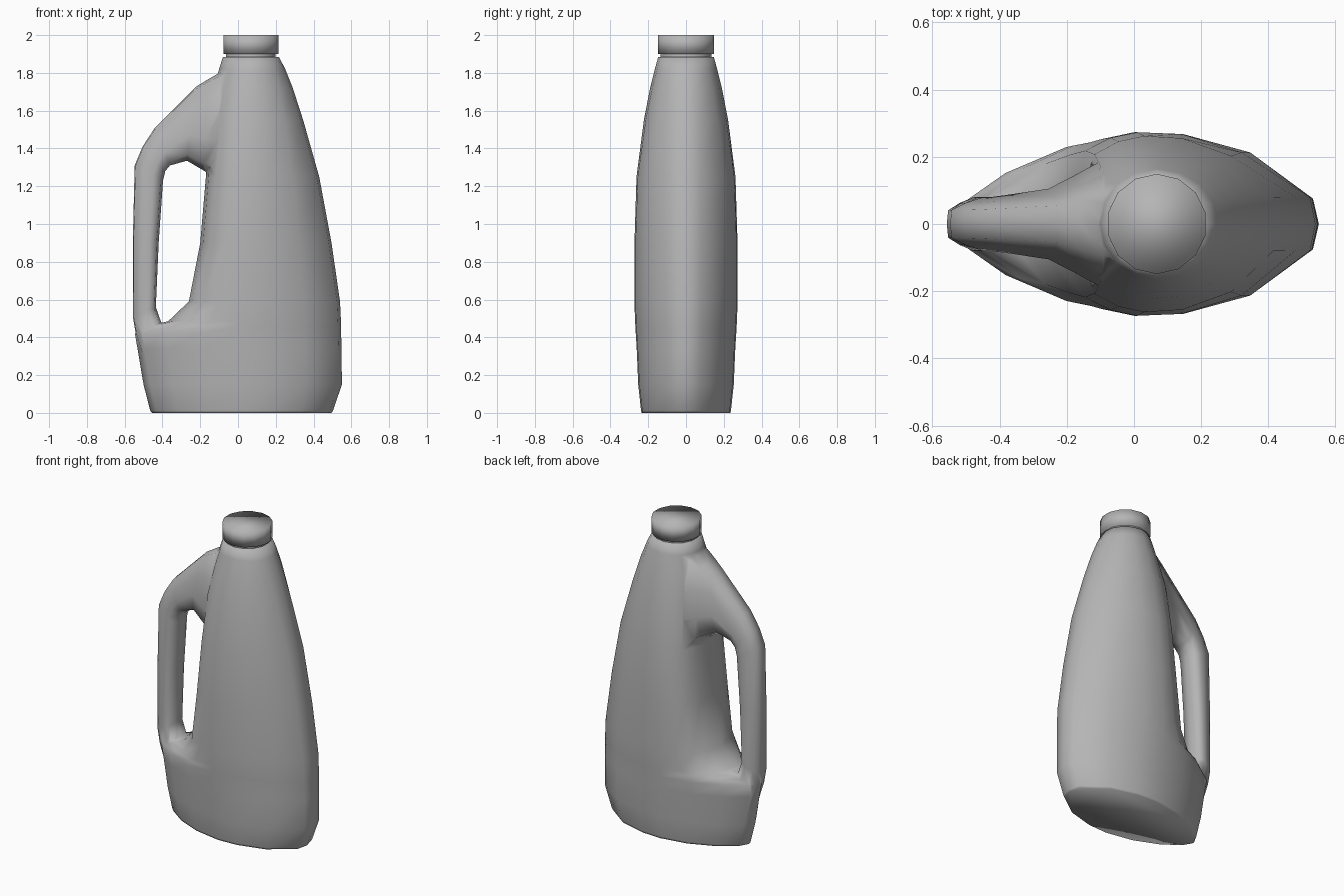
import bpy, bmesh
from math import pi

if "Cube" in bpy.data.objects:
    bpy.data.objects.remove(bpy.data.objects["Cube"])


def loft(name, rings):
    """Skin a list of equal-length vertex rings and cap both ends."""
    bm = bmesh.new()
    loops = [[bm.verts.new(p) for p in r] for r in rings]
    n = len(loops[0])
    for a, b in zip(loops, loops[1:]):
        for i in range(n):
            j = (i + 1) % n
            bm.faces.new((a[i], a[j], b[j], b[i]))
    bm.faces.new(loops[0])
    bm.faces.new(loops[-1])
    bmesh.ops.recalc_face_normals(bm, faces=bm.faces)
    me = bpy.data.meshes.new(name)
    bm.to_mesh(me)
    bm.free()
    ob = bpy.data.objects.new(name, me)
    bpy.context.collection.objects.link(ob)
    return ob


plastic = bpy.data.materials.new("grey_plastic")
plastic.diffuse_color = (.46, .46, .46, 1)
plastic.use_nodes = True
plastic.node_tree.nodes["Principled BSDF"].inputs["Base Color"].default_value = plastic.diffuse_color


def finish(ob):
    """Fully smooth shading and the darker grey."""
    ob.data.shade_smooth()
    ob.data.materials.clear()
    ob.data.materials.append(plastic)


# Half cross-sections of the bottle: lens, blunt-backed (grip side) and round
LENS = [(1, 0), (.97, .29), (.64, .78), (.27, .98), (0, 1),
        (-.37, .86), (-.7, .57), (-.93, .24), (-1, 0)]
BLUNT = [(-.38, .94), (-.74, .80), (-.93, .42), (-1, 0)]
ROUND = [(1, 0), (.92, .38), (.71, .71), (.38, .92), (0, 1),
         (-.38, .92), (-.71, .71), (-.92, .38), (-1, 0)]


def body_ring(z, xl, xr, xc, hy, blunt, rnd):
    half = []
    for i, (u, v) in enumerate(LENS):
        if i > 4:
            p, q = BLUNT[i - 5]
            u, v = u + (p - u) * blunt, v + (q - v) * blunt
        p, q = ROUND[i]
        u, v = u + (p - u) * rnd, v + (q - v) * rnd
        half.append((xc + u * (xr - xc if u > 0 else xc - xl), v * hy, z))
    return half + [(x, -y, z) for x, y, z in half[-2:0:-1]]


# Body: z, left, right, centre, half depth, left bluntness, roundness
body = loft("bottle_body", [body_ring(*r) for r in [
    (0, -.455, .495, .02, .235, 0, .1),
    (.012, -.465, .503, .02, .238, 0, .1),
    (.15, -.50, .55, .02, .253, 0, .05),
    (.34, -.532, .548, .01, .261, 0, 0),
    (.42, -.546, .546, .0, .266, 0, 0),
    (.46, -.48, .546, .0, .268, .15, 0),
    (.485, -.37, .545, .0, .27, .4, 0),
    (.59, -.26, .54, .0, .273, .8, 0),
    (.90, -.20, .495, .01, .273, 1, 0),
    (1.25, -.17, .43, .03, .262, 1, .1),
    (1.55, -.155, .345, .05, .223, 1, .4),
    (1.72, -.13, .29, .06, .19, .5, .7),
    (1.82, -.10, .25, .067, .165, 0, 1),
    (1.885, -.08, .217, .067, .147, 0, 1),
]])

# Handle: outer point, inner point, half width
SECT = [(0, 0), (.03, .52), (.3, .78), (.65, 1), (.92, .75), (1, 0)]


def handle_ring(xo, zo, xi, zi, hw):
    half = [(xo + (xi - xo) * t, w * hw, zo + (zi - zo) * t) for t, w in SECT]
    return half + [(x, -y, z) for x, y, z in half[-2:0:-1]]


handle = loft("handle", [handle_ring(*r) for r in [
    (.0, 1.84, .0, 1.22, .19),
    (-.09, 1.805, -.11, 1.24, .185),
    (-.16, 1.765, -.185, 1.285, .145),
    (-.225, 1.725, -.27, 1.335, .105),
    (-.44, 1.51, -.36, 1.31, .085),
    (-.505, 1.41, -.385, 1.28, .08),
    (-.547, 1.31, -.397, 1.23, .08),
    (-.557, .90, -.42, .90, .078),
    (-.555, .50, -.435, .56, .08),
    (-.540, .41, -.40, .46, .08),
    (-.49, .25, -.30, .32, .08),
]])

# Weld the handle to the body
mod = body.modifiers.new("weld_handle", 'BOOLEAN')
mod.operation = 'UNION'
mod.solver = 'EXACT'
mod.object = handle
bpy.context.view_layer.objects.active = body
bpy.ops.object.modifier_apply(modifier=mod.name)
bpy.data.objects.remove(handle)
finish(body)

# Neck and screw cap
for name, r, z0, z1 in (("neck", .135, 1.87, 1.91), ("cap", .149, 1.9, 2.0)):
    bpy.ops.mesh.primitive_cylinder_add(vertices=14, radius=r, depth=z1 - z0,
                                        location=(.068, 0, (z0 + z1) / 2))
    bpy.context.object.name = name
    finish(bpy.context.object)
